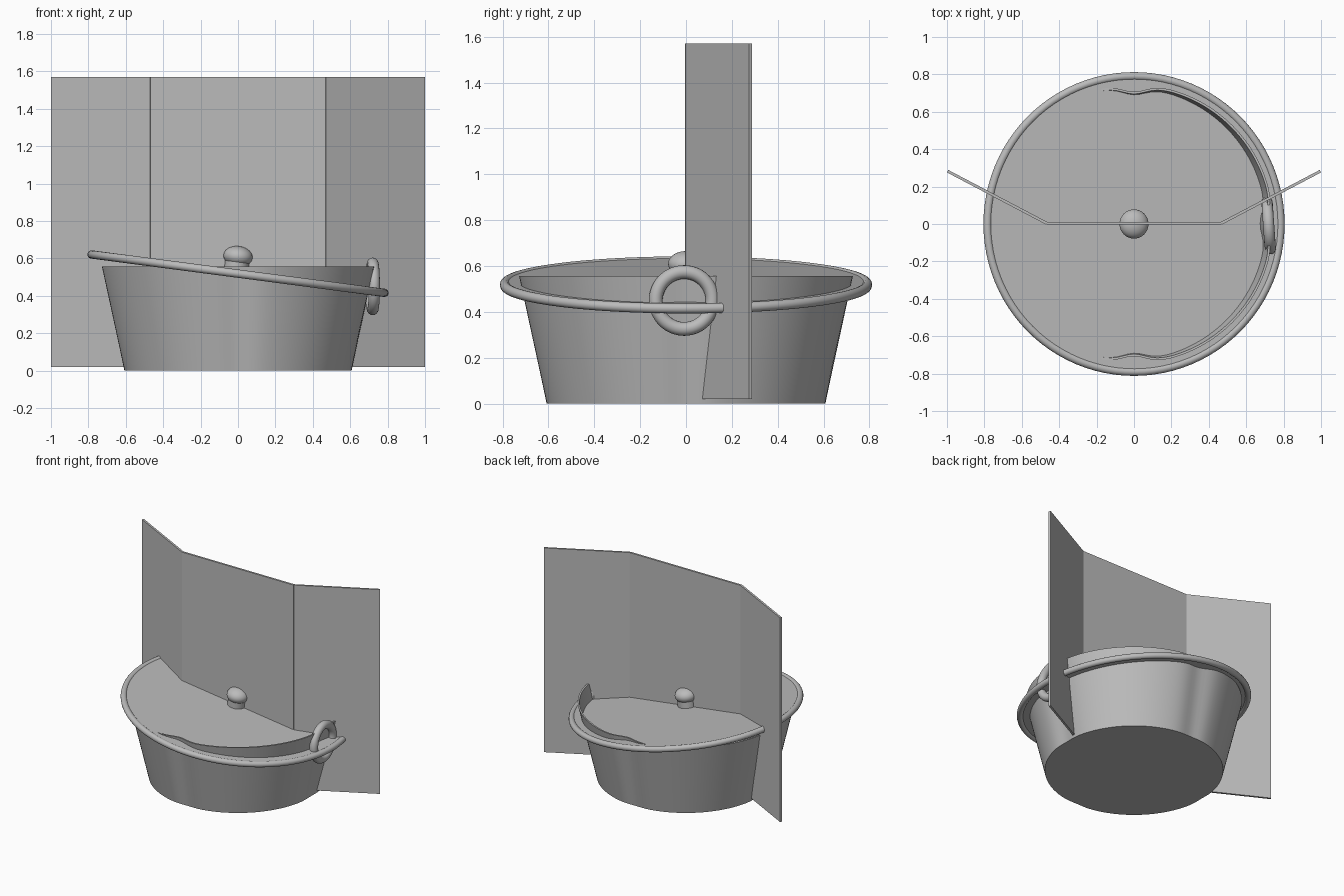
import bpy, bmesh, math
from mathutils import Matrix, Vector

if "Cube" in bpy.data.objects:
    bpy.data.objects.remove(bpy.data.objects["Cube"])

grey = bpy.data.materials.new("plain grey")
grey.use_nodes = True
grey.diffuse_color = (0.5, 0.5, 0.5, 1)
grey.node_tree.nodes["Principled BSDF"].inputs["Base Color"].default_value = (0.5, 0.5, 0.5, 1)


def finish(name, bm, matrix=Matrix(), smooth=True):
    """Turn a bmesh into a named, coloured, placed object."""
    bmesh.ops.recalc_face_normals(bm, faces=bm.faces)
    mesh = bpy.data.meshes.new(name)
    bm.to_mesh(mesh)
    bm.free()
    mesh.materials.append(grey)
    obj = bpy.data.objects.new(name, mesh)
    bpy.context.collection.objects.link(obj)
    obj.matrix_world = matrix
    if smooth:
        bpy.ops.object.select_all(action='DESELECT')
        obj.select_set(True)
        bpy.context.view_layer.objects.active = obj
        bpy.ops.object.shade_smooth_by_angle(angle=math.radians(35))
    return obj


def lathe(name, profile, steps=96, matrix=Matrix(), shape=None):
    """Revolve (radius, height) points; shape may alter the radius."""
    bm = bmesh.new()
    rings = []
    for r, z in profile:
        if r == 0:
            rings.append([bm.verts.new((0, 0, z))] * steps)
            continue
        ring = []
        for i in range(steps):
            a = math.tau * i / steps
            rad = shape(r, z, a) if shape else r
            ring.append(bm.verts.new((rad * math.cos(a), rad * math.sin(a), z)))
        rings.append(ring)
    for low, high in zip(rings, rings[1:]):
        for i in range(steps):
            j = (i + 1) % steps
            corners = dict.fromkeys((low[i], low[j], high[j], high[i]))
            bm.faces.new(list(corners))
    return finish(name, bm, matrix)


def torus(name, major, minor, matrix, steps=96, sides=16):
    bm = bmesh.new()
    grid = []
    for i in range(steps):
        a = math.tau * i / steps
        ring = []
        for k in range(sides):
            b = math.tau * k / sides
            r = major + minor * math.cos(b)
            ring.append(bm.verts.new((r * math.cos(a), r * math.sin(a), minor * math.sin(b))))
        grid.append(ring)
    for i in range(steps):
        p, q = grid[i], grid[(i + 1) % steps]
        for k in range(sides):
            m = (k + 1) % sides
            bm.faces.new((p[k], q[k], q[m], p[m]))
    return finish(name, bm, matrix)


# Open tapered tub, with a shallow flute at each quarter that deepens upward
HEIGHT = 0.556


def fluted(r, z, a):
    off = (a + math.pi / 4) % (math.pi / 2) - math.pi / 4
    depth = 0.008 + 0.03 * z / HEIGHT
    return r - depth * math.exp(-(off / 0.13) ** 2) * min(1, r / 0.5)


lathe("tub", [(0, 0), (0.615, 0), (0.745, HEIGHT), (0.733, HEIGHT), (0.605, 0.015), (0, 0.015)],
      steps=144, shape=fluted)

# Tilted lid, its rolled rim and knob
tilt = Matrix.Rotation(math.atan(0.131), 4, 'Y')
lid_place = Matrix.Translation((0, 0, 0.518)) @ tilt
lathe("lid", [(0, -0.01), (0.79, -0.01), (0.79, 0.015), (0, 0.015)], matrix=lid_place)
torus("lid_rim", 0.79, 0.022, lid_place)

knob = [(0, -0.1), (0.065, -0.1), (0.065, -0.03)]
for i in range(1, 15):
    t = -0.6 + (math.pi / 2 + 0.6) * i / 14
    knob.append((0.078 * math.cos(t) if i < 14 else 0, 0.055 * math.sin(t)))
lathe("lid_knob", knob, steps=48, matrix=Matrix.Translation((0, 0, 0.61)) @ tilt)

# Upright ring handle on the left side
turn = Matrix.Rotation(math.radians(4), 4, 'Z') @ Matrix.Rotation(math.pi / 2, 4, 'Y')
torus("ring_handle", 0.124, 0.03, Matrix.Translation((0.72, -0.008, 0.45)) @ turn, steps=64)


# Three-part folding screen
def panel(name, start, end, thickness=0.015, low=0.02, high=1.57):
    a, b = Vector(start), Vector(end)
    mid = (a + b) / 2
    bm = bmesh.new()
    bmesh.ops.create_cube(bm, size=1)
    bmesh.ops.scale(bm, vec=((b - a).length, thickness, high - low), verts=bm.verts)
    place = Matrix.Translation((mid.x, mid.y, (low + high) / 2))
    place = place @ Matrix.Rotation(math.atan2(b.y - a.y, b.x - a.x), 4, 'Z')
    finish(name, bm, place, smooth=False)


panel("screen_centre", (-0.467, 0.004), (0.467, 0.004))
for side, name in ((1, "screen_left_wing"), (-1, "screen_right_wing")):
    panel(name, (side * 0.467, 0.004), (side * 0.996, 0.282))
